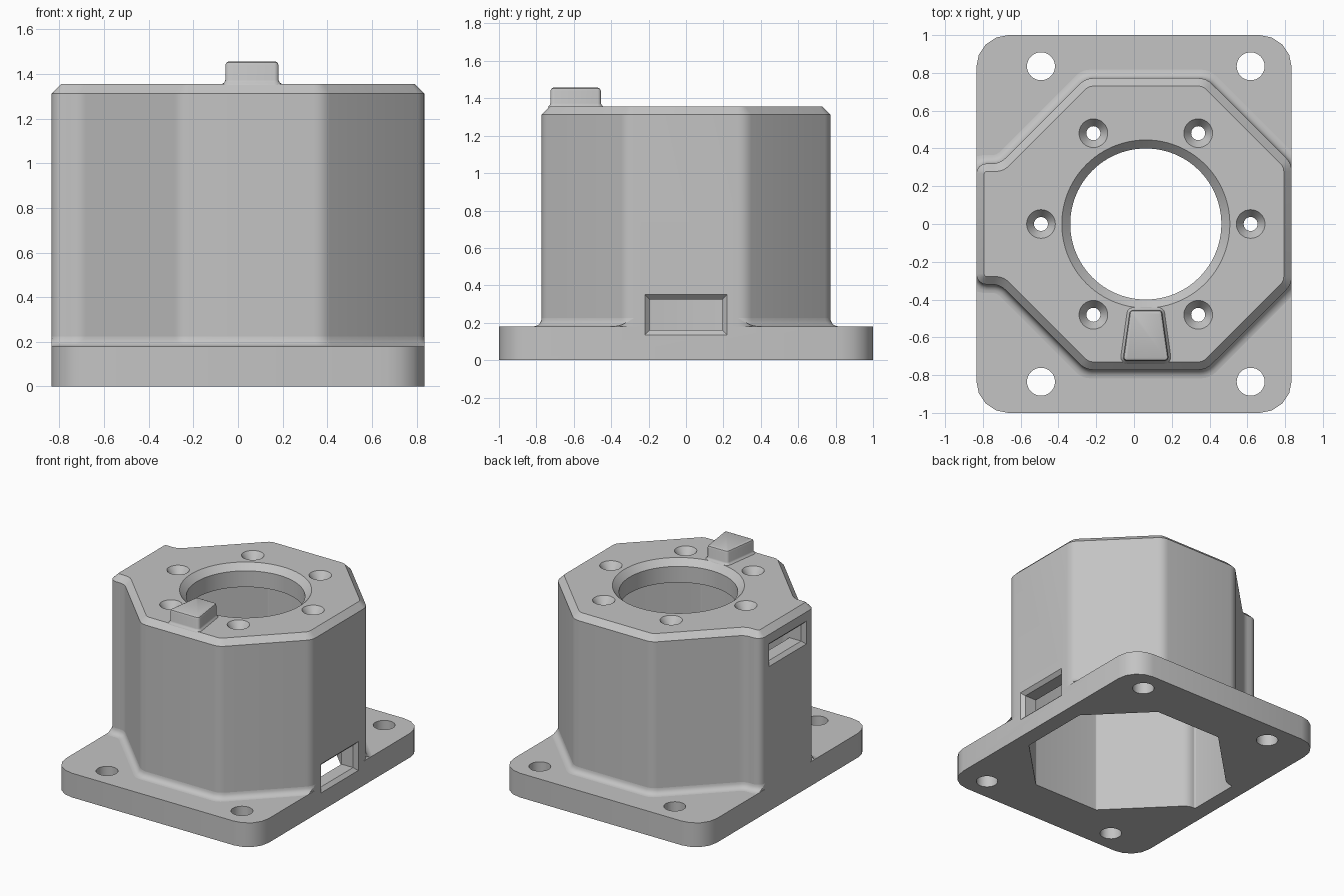
import bpy, bmesh, math
from mathutils import Vector

cube = bpy.data.objects.get("Cube")
if cube:
    bpy.data.objects.remove(cube, do_unlink=True)

grey = bpy.data.materials.new("plain_grey")
grey.use_nodes = True
COLOUR = (0.55, 0.55, 0.55, 1)
grey.diffuse_color = COLOUR
for node in grey.node_tree.nodes:
    if node.type == 'BSDF_PRINCIPLED':
        node.inputs["Base Color"].default_value = COLOUR

CX, HALF_X, BASE_TOP, TOP = 0.0625, 0.835, 0.18, 1.355


def outline(corners, d, seg=4):
    """Offset a counter-clockwise polygon of (x, y, radius) by d and round its corners."""
    pts = [Vector(c[:2]) for c in corners]
    n = len(pts)
    moved, turns = [], []
    for i, p in enumerate(pts):
        e0 = (p - pts[i - 1]).normalized()
        e1 = (pts[(i + 1) % n] - p).normalized()
        n0, n1 = Vector((e0.y, -e0.x)), Vector((e1.y, -e1.x))
        moved.append(p + (n0 + n1) * (d / (1 + n0.dot(n1))))
        turns.append(math.atan2(e0.cross(e1), e0.dot(e1)))
    out = []
    for i, p in enumerate(moved):
        e0 = (p - moved[i - 1]).normalized()
        e1 = (moved[(i + 1) % n] - p).normalized()
        t, sign = turns[i], math.copysign(1, turns[i])
        r = corners[i][2]
        r = min(max(r + sign * d, 0.012), max(r, 0.08))
        start = p - e0 * r * math.tan(abs(t) / 2)
        inward = Vector((-e0.y, e0.x)) * sign
        centre = start + inward * r
        for k in range(seg + 1):
            a = abs(t) * k / seg
            out.append(centre - inward * r * math.cos(a) + e0 * r * math.sin(a))
    return out


def loft(name, rings, closed=True):
    """Skin a stack of equal rings of 3D points, capping the ends if closed."""
    bm = bmesh.new()
    loops = [[bm.verts.new(p) for p in ring] for ring in rings]
    n = len(loops[0])
    for a, b in zip(loops, loops[1:]):
        for i in range(n):
            j = (i + 1) % n
            bm.faces.new((a[i], a[j], b[j], b[i]))
    if closed:
        bm.faces.new(loops[0][::-1])
        bm.faces.new(loops[-1])
        bmesh.ops.recalc_face_normals(bm, faces=bm.faces)
    mesh = bpy.data.meshes.new(name)
    bm.to_mesh(mesh)
    bm.free()
    mesh.materials.append(grey)
    obj = bpy.data.objects.new(name, mesh)
    bpy.context.collection.objects.link(obj)
    return obj


def stack(name, corners, profile, closed=True):
    """Loft a polygon through (offset, z) steps."""
    return loft(name, [[(p.x, p.y, z) for p in outline(corners, d)]
                       for d, z in profile], closed)


def turned(name, x, y, profile, seg=32):
    """Turned solid from (radius, z) steps."""
    angles = [math.tau * i / seg for i in range(seg)]
    return loft(name, [[(x + r * math.cos(a), y + r * math.sin(a), z) for a in angles]
                       for r, z in profile])


def flared_window(name, side, half_y, z0, z1):
    """Cutter through a side wall that widens at the outer face."""
    rings = []
    for x, g in ((0.5, 0), (HALF_X - 0.025, 0), (HALF_X, 0.025), (HALF_X + 0.02, 0.045)):
        w = half_y + g
        rings.append([(side * x, -w, z0 - g), (side * x, w, z0 - g),
                      (side * x, w, z1 + g), (side * x, -w, z1 + g)])
    return loft(name, rings)


def activate(obj):
    bpy.ops.object.select_all(action='DESELECT')
    obj.select_set(True)
    bpy.context.view_layer.objects.active = obj


def cut(targets, cutter):
    for obj in targets:
        mod = obj.modifiers.new("cut", 'BOOLEAN')
        mod.operation, mod.solver, mod.object = 'DIFFERENCE', 'EXACT', cutter
        activate(obj)
        bpy.ops.object.modifier_apply(modifier=mod.name)
    bpy.data.objects.remove(cutter, do_unlink=True)


# Tower plan: octagon with a shallow bump on the right side
half = [(HALF_X, 0.32, 0.1), (0.382, 0.772, 0.1), (-0.257, 0.772, 0.1),
        (-0.709, 0.32, 0.1), (-HALF_X, 0.32, 0.055)]
plan = half + [(x, -y, r) for x, y, r in reversed(half)]

# Base plate with rounded corners
plate = [(sx * HALF_X, sy, 0.17) for sx, sy in ((1, -1), (1, 1), (-1, 1), (-1, -1))]
base = stack("base_plate", plate, [(0, 0), (0, BASE_TOP)])

# Tower with chamfered top
tower = stack("tower", plan, [(0, BASE_TOP), (0, TOP - 0.042), (-0.042, TOP)])

# Fillet where tower meets base, trimmed flush with the base sides
R = 0.045
steps = [math.pi / 2 * k / 5 for k in range(6)]
fillet = stack("tower_fillet", plan,
               [(R - R * math.sin(a), BASE_TOP + R - R * math.cos(a)) for a in steps], False)
bm = bmesh.new()
bm.from_mesh(fillet.data)
for s in (1, -1):
    bmesh.ops.bisect_plane(bm, geom=bm.verts[:] + bm.edges[:] + bm.faces[:], dist=1e-5,
                           plane_co=(s * HALF_X, 0, 0), plane_no=(s, 0, 0), clear_outer=True)
bm.to_mesh(fillet.data)
bm.free()

# Hollow inside, open at the bottom
cut((base, tower), stack("cavity", plan, [(-0.12, -0.1), (-0.12, 1.19)]))

# Central bore with chamfered rim
cut((tower,), turned("bore", CX, 0, [(0.4, 1.0), (0.4, TOP - 0.045),
                                     (0.445, TOP), (0.465, TOP + 0.02)], 96))

# Six countersunk screw holes around the bore
for i in range(6):
    a = math.tau * i / 6
    cut((tower,), turned("screw_hole", CX + 0.555 * math.cos(a), 0.555 * math.sin(a),
                         [(0.037, 1.0), (0.037, TOP - 0.055), (0.076, TOP), (0.083, TOP + 0.01)]))

# Four mounting holes in the base
for sx in (-1, 1):
    for sy in (-1, 1):
        cut((base,), turned("mounting_hole", CX + sx * 0.555, sy * 0.835,
                            [(0.074, -0.1), (0.074, 0.3)]))

# Lower window on the left side, upper slot on the right side
cut((base, tower, fillet)[:2], flared_window("lower_window", 1, 0.195, 0.16, 0.325))
cut((tower,), flared_window("upper_slot", -1, 0.195, 1.10, 1.22))

# Tapered locating key on top
wedge = [(-0.06, -0.725, 0.02), (0.185, -0.725, 0.02), (0.147, -0.455, 0.02), (-0.022, -0.455, 0.02)]
key = stack("locating_key", wedge,
            [(0.015, TOP - 0.005), (0.012, TOP + 0.002), (0.004, TOP + 0.008), (0, TOP + 0.018),
             (0, TOP + 0.085), (-0.005, TOP + 0.097), (-0.016, TOP + 0.102)])

for obj in (base, tower, fillet, key):
    activate(obj)
    bpy.ops.object.shade_smooth_by_angle(angle=math.radians(32))
